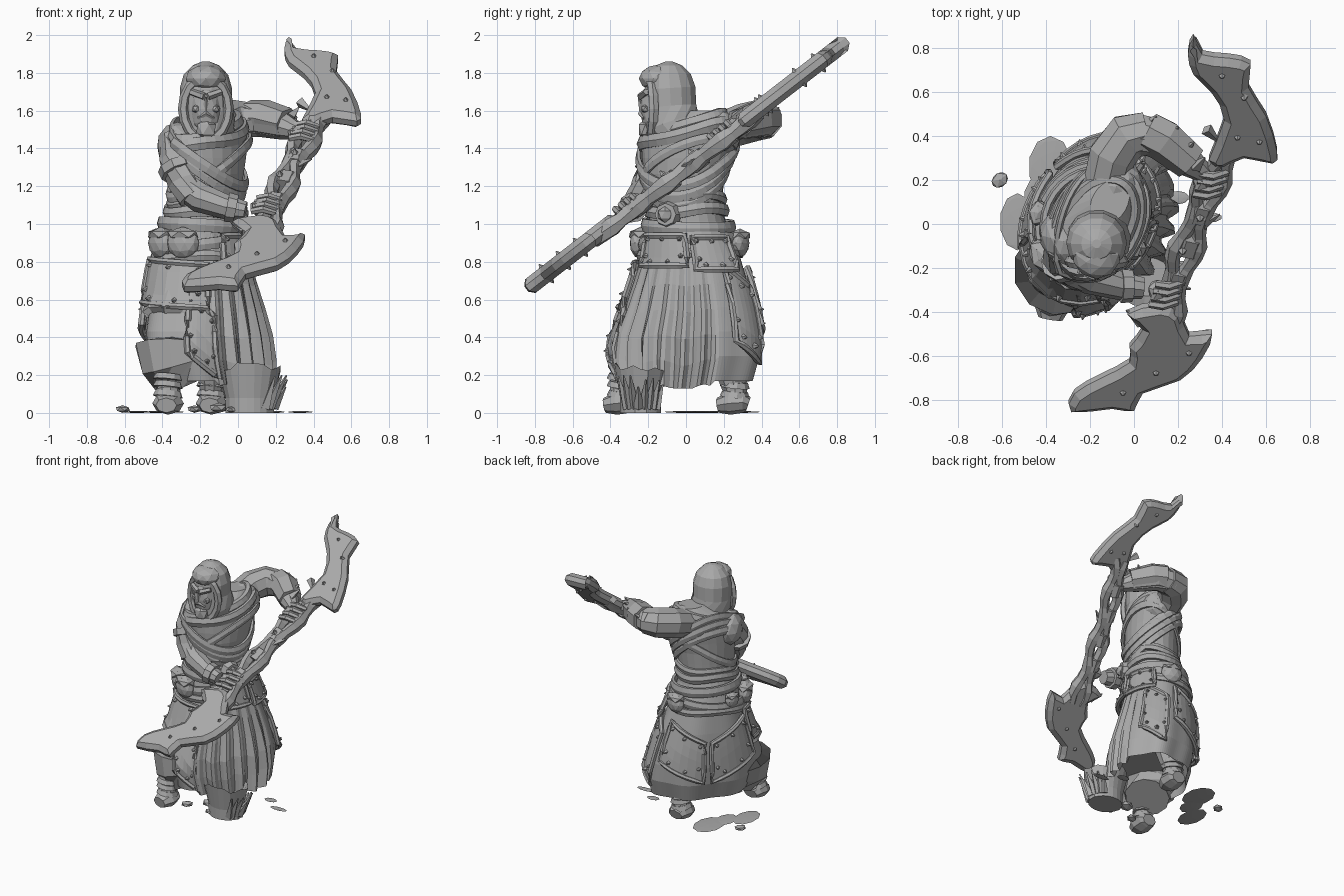
import bpy, bmesh, math, random
from math import sin, cos, radians, pi
from mathutils import Vector, Matrix

random.seed(4)
if "Cube" in bpy.data.objects:
    bpy.data.objects.remove(bpy.data.objects["Cube"])

grey = bpy.data.materials.new("plain grey")
grey.use_nodes = True
grey.diffuse_color = (.4, .4, .4, 1)
grey.node_tree.nodes["Principled BSDF"].inputs["Base Color"].default_value = (.4, .4, .4, 1)


def finish(name, bm):
    bmesh.ops.recalc_face_normals(bm, faces=bm.faces)
    me = bpy.data.meshes.new(name)
    bm.to_mesh(me)
    bm.free()
    me.materials.append(grey)
    ob = bpy.data.objects.new(name, me)
    bpy.context.collection.objects.link(ob)
    return ob


def skin(name, rings, closed=False):
    """Join rings of points into a surface, with capped ends when open."""
    bm = bmesh.new()
    vs = [[bm.verts.new(p) for p in r] for r in rings]
    n = len(vs[0])
    for a, b in zip(vs, vs[1:] + vs[:1] if closed else vs[1:]):
        for i in range(n):
            j = (i + 1) % n
            bm.faces.new((a[i], a[j], b[j], b[i]))
    if not closed:
        bm.faces.new(vs[0])
        bm.faces.new(vs[-1])
    return finish(name, bm)


def tube(name, pts, n=8, closed=False, flat=1, up=(0, 0, 1)):
    """Tube through (x, y, z, radius) points; flat squashes it sideways."""
    ps = [Vector(p[:3]) for p in pts]
    rings, last = [], len(ps) - 1
    for i, p in enumerate(ps):
        if closed:
            d = ps[(i + 1) % len(ps)] - ps[i - 1]
        else:
            d = ps[min(i + 1, last)] - ps[max(i - 1, 0)]
        d.normalize()
        ref = Vector(up) if abs(d.dot(Vector(up))) < .95 else Vector((0, 1, 0))
        s = d.cross(ref).normalized()
        t = s.cross(d)
        r = pts[i][3]
        rings.append([p + s * r * flat * cos(2 * pi * k / n) + t * r * sin(2 * pi * k / n) for k in range(n)])
    return skin(name, rings, closed)


def blob(name, c, size, sub=2, rot=0):
    bm = bmesh.new()
    bmesh.ops.create_icosphere(bm, subdivisions=sub, radius=1)
    m = Matrix.Translation(c) @ Matrix.Rotation(radians(rot), 4, 'Z') @ Matrix.Diagonal((*size, 1))
    bmesh.ops.transform(bm, matrix=m, verts=bm.verts)
    return finish(name, bm)


def spike(name, p, d, r=.014, h=.025, n=5, tip=.15):
    bm = bmesh.new()
    m = Matrix.Translation(p) @ Vector(d).to_track_quat('Z', 'Y').to_matrix().to_4x4()
    bmesh.ops.create_cone(bm, cap_ends=True, segments=n, radius1=r, radius2=r * tip, depth=h, matrix=m)
    return finish(name, bm)


# Body surface: height, centre x, centre y, half length along the stance, half depth across it
STANCE = 58
PROFILE = [(.13, -.13, -.01, .37, .27), (.24, -.15, 0, .41, .29), (.36, -.165, 0, .43, .3),
           (.55, -.175, .02, .37, .275), (.8, -.19, .03, .28, .235), (1, -.19, .01, .21, .19),
           (1.1, -.175, 0, .195, .17), (1.3, -.165, -.01, .23, .19), (1.44, -.16, .01, .27, .19),
           (1.54, -.14, .05, .21, .15), (1.6, -.11, .1, .11, .08)]


def in_front(deg):
    return abs((deg + 30 + 180) % 360 - 180) < 48


def body(deg, z, off=0, folds=True):
    z = max(PROFILE[0][0], min(z, PROFILE[-1][0]))
    for a, b in zip(PROFILE, PROFILE[1:]):
        if z <= b[0]:
            break
    f = (z - a[0]) / (b[0] - a[0])
    cx, cy, long, deep = (u + (v - u) * f for u, v in zip(a[1:], b[1:]))
    if folds and z < .95:
        t = radians(deg)
        off += (.95 - z) / .8 * (.008 + .028 * sin(t * 24) if in_front(deg) else .014 * sin(t * 7))
    t = radians(deg - STANCE)
    p = Vector(((long + off) * cos(t), (deep + off) * sin(t), 0))
    return Matrix.Rotation(radians(STANCE), 3, 'Z') @ p + Vector((cx, cy, z))


def heights(a, b, n):
    return [a + (b - a) * i / n for i in range(n + 1)]


# Skirt turns in under its hem, which hangs lowest in front
def hem(deg):
    return .13 + .02 * sin(radians(deg * 9)) if in_front(deg) else .17


skin("skirt", [[body(d, .3, -.07) for d in range(0, 360, 3)]] +
     [[body(d, hem(d) + (.95 - hem(d)) * k) for d in range(0, 360, 3)] for k in heights(0, 1, 6)])
skin("torso", [[body(d, z) for d in range(0, 360, 15)] for z in heights(.93, 1.6, 8)])


def belt_loop(name, z, tilt, phase, r, off, flat=.5, wob=0):
    pts = []
    for d in range(0, 360, 12):
        p = body(d, z + tilt * cos(radians(d - phase)) + wob * sin(radians(d * 3)), off, False)
        pts.append((*p, r))
    tube(name, pts, 6, True, flat)


# Belts, waist wraps, chest sashes and collar folds
belt_loop("belt", .99, .015, 200, .04, .025)
belt_loop("lower_belt", .9, .03, 20, .035, .02)
belt_loop("upper_wrap", 1.07, .01, 90, .035, .015, .6, .01)
belt_loop("waist_wrap", 1.13, .02, 20, .03, .01, .6, .01)
belt_loop("hip_wrap", .84, .02, 60, .03, .015, .6, .01)
for i, z in enumerate((1.27, 1.32, 1.37)):
    belt_loop(f"sash_{i}", z, .17, 160, .034, .01 + .005 * i, .5)
belt_loop("cross_sash", 1.3, .16, 30, .03, .012, .5)
belt_loop("collar_low", 1.47, .06, 60, .04, -.005, .7, .01)
belt_loop("collar_high", 1.51, .07, 60, .04, -.02, .7)


def panel(name, d0, d1, z0, z1, off=.025, slant=0):
    """Studded hip plate that follows the skirt, with a raised rim."""
    def at(u, v, o):
        return body(d0 + (d1 - d0) * u, z0 + (z1 - z0) * v + slant * (u - .5), o, False)
    bm = bmesh.new()
    grid = [[bm.verts.new(at(i / 6, j / 4, off)) for i in range(7)] for j in range(5)]
    for a, b in zip(grid, grid[1:]):
        for i in range(6):
            bm.faces.new((a[i], a[i + 1], b[i + 1], b[i]))
    ob = finish(name, bm)
    mod = ob.modifiers.new("thickness", 'SOLIDIFY')
    mod.thickness, mod.offset = .025, 0
    edge = [(i / 6, 0) for i in range(6)] + [(1, j / 4) for j in range(4)]
    edge += [(1 - u, 1 - v) for u, v in edge]
    tube(name + "_rim", [(*at(u, v, off + .01), .018) for u, v in edge], 6, True)
    for u, v in edge[1::3]:
        p = at(.5 + (u - .5) * .78, .5 + (v - .5) * .75, off + .02)
        spike(name + "_stud", p, p - Vector((-.17, 0, p.z)), .018, .03)


panel("right_hip_plate", 192, 280, .57, .8, .025, -.03)
panel("back_right_plate", 138, 190, .4, .7, .012, .14)
panel("back_left_plate", 78, 130, .4, .7, .012, -.14)
panel("left_hip_plate", 32, 66, .32, .72, .01, -.12)
panel("front_hip_plate", 262, 286, .25, .58, .01, -.14)
panel("front_waist_flap", -62, -8, .78, .94, .03)
panel("side_waist_flap", 0, 45, .76, .93, .03)

# Buckle and pouches
buckle = Vector((.01, -.1, 1.05))
spike("buckle", buckle, (.9, -.35, 0), .075, .05, 8, .8)
blob("buckle_stone", buckle + Vector((.02, -.01, 0)), (.03, .045, .045), 1)
for i, (d, z, s) in enumerate([(215, .9, .09), (250, .9, .09), (170, .92, .06), (75, .9, .08)]):
    p = body(d, z, .035, False)
    blob(f"pouch_{i}", p, (.6 * s, s, .95 * s), 2, d)
    blob(f"pouch_flap_{i}", p + Vector((0, 0, s * .5)), (.75 * s, 1.05 * s, .4 * s), 1, d)

# Right knee under cloth, legs and feet
tube("knee_cloth", [(-.28, -.12, .66, .17), (-.315, -.17, .5, .195), (-.34, -.21, .35, .21),
                    (-.325, -.22, .26, .195), (-.29, -.2, .17, .16)], 11)
for side, x, y, inner in (("right", -.37, -.34, -.25), ("left", -.14, .26, .2)):
    tube(side + "_shin", [(x, inner, .36, .1), (x, y, .12, .065), (x, y, .04, .07)], 9)
    for k, z in enumerate((.1, .15, .19)):
        spike(f"{side}_ankle_wrap_{k}", (x, y, z), (.1, .1, 1), .08, .03, 10, .85)
    tube(side + "_shoe", [(x, y + .07, .045, .04), (x, y + .04, .055, .055), (x, y - .03, .05, .06),
                          (x - .01, y - .09, .04, .04)], 8, False, 1.4)

# Head: hood, face, rim and mantle
tube("hood", [(-.15, -.03, 1.46, .14), (-.16, -.07, 1.53, .146), (-.17, -.08, 1.62, .138),
              (-.17, -.085, 1.72, .138), (-.17, -.09, 1.79, .118), (-.17, -.09, 1.84, .07),
              (-.17, -.09, 1.86, .02)], 14)
blob("face", (-.17, -.16, 1.61), (.085, .085, .15))
blob("hood_peak", (-.17, -.14, 1.77), (.11, .11, .075))
tube("hood_rim", [(-.17 + .12 * sin(a), -.2 + .03 * abs(sin(a)), 1.61 + .165 * cos(a), .028)
                  for a in (2 * pi * k / 16 for k in range(16))], 6, True, 1, (0, 1, 0))
spike("nose", (-.17, -.238, 1.635), (0, -.3, .8), .024, .08, 4)
blob("chin", (-.17, -.215, 1.5), (.06, .04, .06), 1)
tube("mouth", [(-.21, -.22, 1.56, .01), (-.17, -.24, 1.585, .015), (-.13, -.22, 1.56, .01)], 5)
for s in (-1, 1):
    tube("brow", [(-.17 + s * .01, -.24, 1.675, .02), (-.17 + s * .08, -.21, 1.7, .018)], 5)
    blob("cheek", (-.17 + s * .05, -.215, 1.61), (.026, .025, .025), 1)
blob("right_shoulder_cape", (-.32, -.08, 1.41), (.1, .14, .13), 2, 30)
blob("left_shoulder_cape", (-.08, .17, 1.48), (.13, .13, .13), 2, 30)

# Right arm with elbow wraps and bracer
tube("right_upper_arm", [(-.32, -.09, 1.46, .085), (-.325, -.15, 1.34, .095), (-.29, -.2, 1.22, .085),
                         (-.24, -.23, 1.14, .08)], 9)
tube("right_forearm", [(-.28, -.2, 1.2, .075), (-.2, -.24, 1.14, .08), (-.06, -.28, 1.09, .066),
                       (.04, -.29, 1.07, .05)], 9)
tube("right_cuff", [(-.06, -.28, 1.09, .08), (-.01, -.28, 1.08, .075)], 9)
tube("right_sleeve_band", [(-.325, -.16, 1.31, .105), (-.31, -.18, 1.27, .1)], 9)
# Left arm, reaching out behind the staff
tube("left_upper_arm", [(-.14, .16, 1.48, .1), (-.1, .31, 1.53, .11), (-.03, .4, 1.55, .11),
                        (.06, .42, 1.55, .095)], 9)
tube("left_forearm", [(.0, .41, 1.55, .1), (.12, .39, 1.55, .09), (.24, .29, 1.52, .075), (.32, .23, 1.49, .045)], 9)
tube("left_bracer", [(.06, .42, 1.56, .1), (.14, .38, 1.56, .1), (.26, .28, 1.53, .085)], 7)
for k, (x, y) in enumerate([(.08, .47), (.18, .42), (.25, .35), (.3, .28)]):
    spike(f"bracer_spike_{k}", (x, y, 1.59), (.5, .5, .6), .03, .08, 4)

# Staff lies in one sloping plane
SLOPE = .775
NORMAL = Vector((0, -SLOPE, 1)).normalized()


def lift(x, y, h=0):
    return Vector((x, y, 1.31 + SLOPE * y)) + NORMAL * h


def rounded(pts):
    """Add a curved midpoint between each pair of outline points."""
    out, n = [], len(pts)
    for i in range(n):
        a, b, c, d = (Vector(pts[(i + k) % n]) for k in (-1, 0, 1, 2))
        out += [b, (b + c) * .5625 - (a + d) * .0625]
    return out


def plate(name, outline, t=.035, bevel=.032):
    pts = rounded(outline)
    bm = bmesh.new()
    base = bm.faces.new([bm.verts.new(lift(x, y, -t / 2)) for x, y in pts])
    top = bmesh.ops.extrude_face_region(bm, geom=[base])["geom"]
    bmesh.ops.translate(bm, vec=NORMAL * t, verts=[g for g in top if isinstance(g, bmesh.types.BMVert)])
    bmesh.ops.recalc_face_normals(bm, faces=bm.faces)
    caps = [f for f in bm.faces if len(f.verts) == len(pts)]
    bmesh.ops.inset_region(bm, faces=caps, thickness=bevel, depth=.028)
    return finish(name, bm)


plate("upper_blade", [(.27, .855), (.31, .78), (.43, .765), (.53, .735), (.52, .63), (.6, .5), (.65, .34),
                      (.63, .285), (.5, .31), (.41, .27), (.34, .3), (.41, .48), (.35, .61), (.27, .69),
                      (.245, .78)])
plate("lower_blade", [(-.285, -.845), (-.1, -.83), (0, -.84), (.04, -.76), (.21, -.7), (.31, -.6), (.355, -.49),
                      (.25, -.5), (.21, -.4), (.12, -.36), (-.03, -.4), (.04, -.47), (-.02, -.55), (-.02, -.62),
                      (-.15, -.69), (-.27, -.76)])
# Twin rails touch and part along the shaft, leaving slots
for s in (-1, 1):
    rail = []
    for k in range(19):
        u = k / 18
        x = .13 + .2 * u + .12 * u * u + s * (.036 + .018 * sin(u * pi * 6))
        rail.append((*lift(x, -.5 + .88 * u, -.015), .042 + .006 * (k % 3)))
    tube("staff_rail", rail, 6, False, .75)
for k, (x, y) in enumerate([(.19, -.25), (.25, -.1), (.3, .05), (.36, .2)]):
    a, b = lift(x - .012, y - .035, -.015), lift(x + .012, y + .035, -.015)
    tube(f"staff_knot_{k}", [(*a, .052), (*b, .052)], 7, False, 1.2)
for x, y in [(.5, .6), (.47, .42), (.57, .4), (.4, .7), (.1, -.65), (.25, -.56), (-.05, -.74), (.3, .05), (.22, -.1)]:
    for s in (-1, 1):
        spike("staff_stud", lift(x, y, s * .05), NORMAL * s, .02, .025)
for a, b, q in [((.36, .4), (.29, .47), .03), ((.0, -.42), (.05, -.46), .03), ((.35, .02), (.3, -.01), .025)]:
    spike("staff_thorn", lift(*a), lift(*a) - lift(*b), q, .1, 4)

# Hands wrapped around the staff
for side, x, y in (("right", .15, -.3), ("left", .35, .2)):
    blob(side + "_palm", lift(x - .04, y, .01), (.05, .06, .05), 1, 20)
    for k in range(4):
        c = (x + .01 * k - .02, y + .03 * (k - 1.5))
        tube(f"{side}_finger_{k}", [(*lift(c[0] - .06, c[1], .03), .018), (*lift(c[0], c[1], .045), .02),
                                    (*lift(c[0] + .06, c[1], .02), .018), (*lift(c[0] + .06, c[1], -.04), .015)], 6)

# Broken stump with a jagged, hollow top
rings = []
for z, r in ((0, .125), (.08, .125), (.22, .16), (.12, .1)):
    rings.append([(.065 + r * cos(a) * (1 + .05 * (i % 2)), -.24 + r * .88 * sin(a),
                   z + (random.uniform(0, .05) if z > .2 else 0))
                  for i, a in enumerate(2 * pi * k / 22 for k in range(22))])
skin("stump", rings)
for k in range(8):
    a = radians(-60 + 18 * k)
    h = random.uniform(.12, .2)
    d = Vector((cos(a) * .6, sin(a) * .3, 1))
    spike(f"bark_splinter_{k}", Vector((.12 + .1 * cos(a), -.24 + .11 * sin(a), .02 + h / 2)), d, .03, h, 4)

# Ground patches and stones
for x, y, w, h in [(-.38, .26, .1, .14), (-.53, .01, .08, .13), (-.43, .12, .07, .1), (.33, .03, .07, .025),
                   (.2, .12, .05, .03)]:
    blob("ground_patch", (x, y, .005), (w, h, .005))
for x, y, s in [(-.61, .2, .045), (-.23, -.3, .045), (-.1, -.2, .06), (-.03, -.3, .04)]:
    blob("stone", (x, y, s * .45), (s, s * .8, s * .45), 1, 40)
